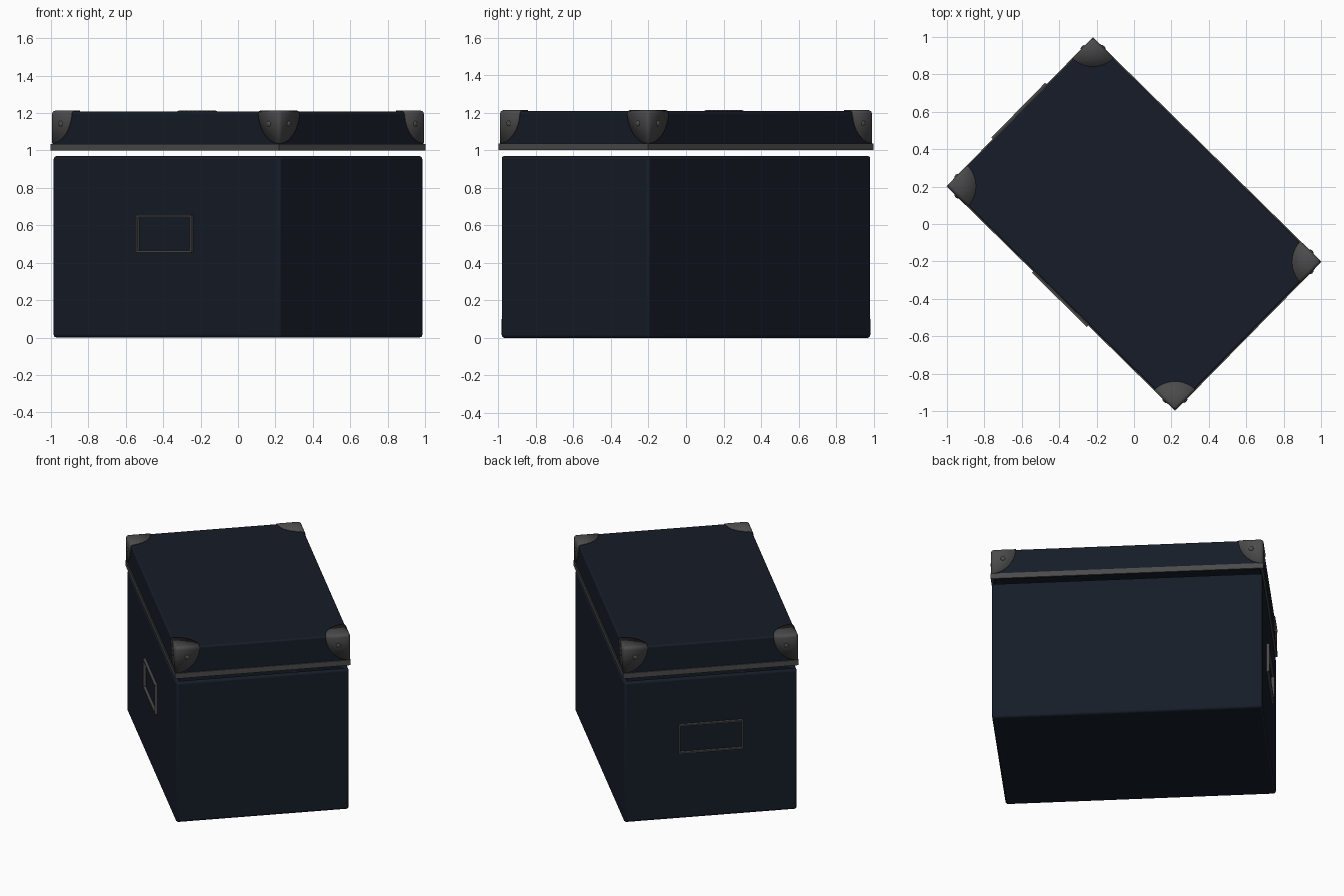
import bpy, bmesh
from math import radians, pi, cos, sin
from mathutils import Matrix, Vector

if "Cube" in bpy.data.objects:
    bpy.data.objects.remove(bpy.data.objects["Cube"])

TURN = Matrix.Rotation(radians(-44.5), 4, 'Z')   # box stands diagonally


def material(name, rgb):
    m = bpy.data.materials.new(name)
    m.diffuse_color = (*rgb, 1)
    m.use_nodes = True
    m.node_tree.nodes["Principled BSDF"].inputs["Base Color"].default_value = m.diffuse_color
    return m


NAVY = material("navy_card", (0.008, 0.012, 0.021))
METAL = material("dark_metal", (0.07, 0.07, 0.07))


def finish(bm, name, mat, bevel=0, thick=0):
    bmesh.ops.recalc_face_normals(bm, faces=bm.faces)
    bm.transform(TURN)
    me = bpy.data.meshes.new(name)
    bm.to_mesh(me)
    bm.free()
    me.materials.append(mat)
    ob = bpy.data.objects.new(name, me)
    bpy.context.collection.objects.link(ob)
    if thick:
        s = ob.modifiers.new("thickness", 'SOLIDIFY')
        s.thickness, s.offset = thick, -1
    if bevel:
        b = ob.modifiers.new("round", 'BEVEL')
        b.width, b.segments = bevel, 3
    bpy.context.view_layer.objects.active = ob
    ob.select_set(True)
    bpy.ops.object.shade_smooth_by_angle(angle=radians(35))
    ob.select_set(False)
    return ob


def add_box(bm, lo, hi):
    lo, hi = Vector(lo), Vector(hi)
    m = Matrix.Translation((lo + hi) / 2) @ Matrix.Diagonal((*(hi - lo), 1))
    return bmesh.ops.create_cube(bm, size=1, matrix=m)


def hollow_box(name, a, b, z0, z1, wall, up, bevel):
    """Box with a cavity opening upwards (up=1) or downwards (up=-1)."""
    bm = bmesh.new()
    add_box(bm, (-a, -b, z0), (a, b, z1))
    bm.normal_update()
    face = next(f for f in bm.faces if f.normal.z * up > 0.9)
    bmesh.ops.inset_individual(bm, faces=[face], thickness=wall)
    ext = bmesh.ops.extrude_discrete_faces(bm, faces=[face])["faces"][0]
    bmesh.ops.translate(bm, verts=ext.verts, vec=(0, 0, -up * (z1 - z0 - wall)))
    return finish(bm, name, NAVY, bevel)


# Box body and lid
hollow_box("box_body", 0.85, 0.551, 0, 0.97, 0.045, 1, 0.021)
hollow_box("lid", 0.851, 0.553, 1.003, 1.208, 0.03, -1, 0.012)

# Metal strip around the lower edge of the lid
bm = bmesh.new()
A, B, T = 0.857, 0.559, 0.012
loops = []
for a, b, z in ((A, B, 1.0), (A, B, 1.036), (A - T, B - T, 1.036), (A - T, B - T, 1.0)):
    loops.append([bm.verts.new((x * a, y * b, z)) for x, y in ((-1, -1), (1, -1), (1, 1), (-1, 1))])
for i in range(4):
    p, q = loops[i], loops[(i + 1) % 4]
    for j in range(4):
        k = (j + 1) % 4
        bm.faces.new((p[j], p[k], q[k], q[j]))
finish(bm, "lid_rim", METAL)


# Corner guards: three quarter discs meeting at the lid corner, plus two rivets
def corner_guard(name, sx, sy):
    bm = bmesh.new()
    c = Vector((sx * 0.857, sy * 0.559, 1.214))
    axes = (Vector((-sx * 0.158, 0, 0)), Vector((0, -sy * 0.158, 0)), Vector((0, 0, -0.178)))
    for i in range(3):
        u, v = axes[i], axes[(i + 1) % 3]
        arc = [c + u * cos(t * pi / 20) + v * sin(t * pi / 20) for t in range(11)]
        bm.faces.new([bm.verts.new(p) for p in [c] + arc])
    bmesh.ops.remove_doubles(bm, verts=bm.verts, dist=1e-4)
    bmesh.ops.recalc_face_normals(bm, faces=bm.faces)
    if next(f for f in bm.faces if abs(f.normal.z) > 0.9).normal.z < 0:
        bmesh.ops.reverse_faces(bm, faces=bm.faces)
    creases = [e for e in bm.edges if len(e.link_faces) == 2]
    bmesh.ops.bevel(bm, geom=creases, offset=0.02, segments=3, profile=0.5, affect='EDGES')
    finish(bm, name, METAL, thick=0.007)

    bm = bmesh.new()
    for pos, flat in (((c.x - sx * 0.077, c.y, 1.143), (1, 0.5, 1)),
                      ((c.x, c.y - sy * 0.077, 1.143), (0.5, 1, 1))):
        bmesh.ops.create_uvsphere(bm, u_segments=16, v_segments=8, radius=0.015,
                                  matrix=Matrix.Translation(pos) @ Matrix.Diagonal((*flat, 1)))
    finish(bm, name + "_rivets", METAL)


for sx, ex in ((-1, "left"), (1, "right")):
    for sy, ey in ((-1, "front"), (1, "back")):
        corner_guard(f"corner_guard_{ey}_{ex}", sx, sy)


# Label frames on one long side and one short side
def label_frame(name, side, depth):
    bm = bmesh.new()
    w, h, t, z = 0.206, 0.1, 0.01, 0.555
    bars = ((-w, w, z - h, z - h + t), (-w, w, z + h - t, z + h),
            (-w, -w + t, z - h + t, z + h - t), (w - t, w, z - h + t, z + h - t))
    for p0, p1, z0, z1 in bars:
        if side == 'long':
            add_box(bm, (p0, -depth - 0.018, z0), (p1, -depth + 0.005, z1))
        else:
            add_box(bm, (-depth - 0.018, p0, z0), (-depth + 0.005, p1, z1))
    finish(bm, name, METAL)


label_frame("label_frame_long_side", 'long', 0.551)
label_frame("label_frame_short_side", 'short', 0.85)
